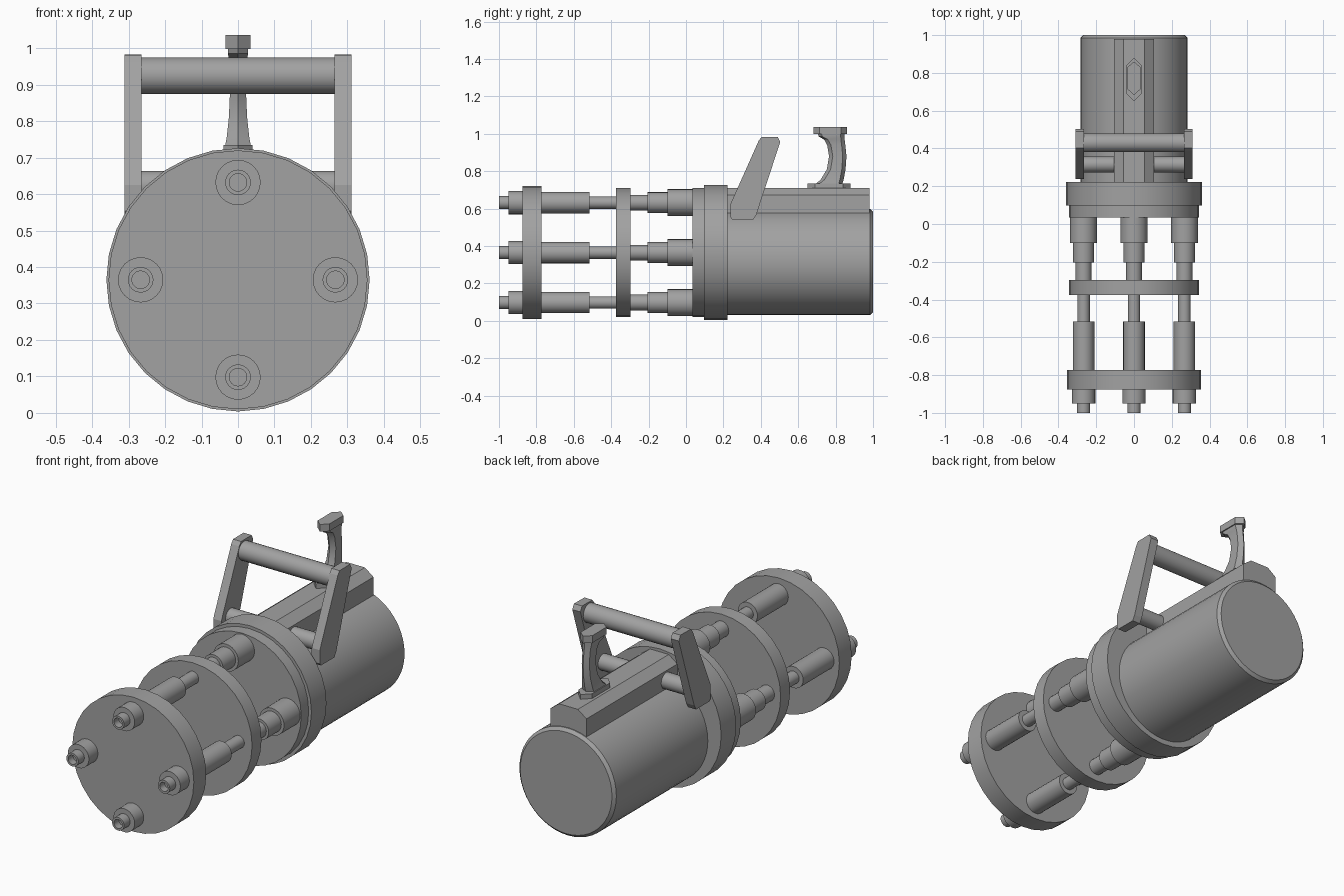
import bpy, bmesh, math
from mathutils import Vector

if "Cube" in bpy.data.objects:
    bpy.data.objects.remove(bpy.data.objects["Cube"])

metal = bpy.data.materials.new("gunmetal grey")
metal.diffuse_color = (0.36, 0.36, 0.36, 1)
metal.use_nodes = True
metal.node_tree.nodes["Principled BSDF"].inputs["Base Color"].default_value = metal.diffuse_color
AXIS_Z = 0.365


def finish(name, bm, smooth=True):
    bmesh.ops.recalc_face_normals(bm, faces=bm.faces)
    me = bpy.data.meshes.new(name)
    bm.to_mesh(me)
    bm.free()
    me.materials.append(metal)
    ob = bpy.data.objects.new(name, me)
    bpy.context.collection.objects.link(ob)
    if smooth:
        bpy.ops.object.select_all(action='DESELECT')
        ob.select_set(True)
        bpy.context.view_layer.objects.active = ob
        bpy.ops.object.shade_smooth_by_angle(angle=math.radians(30))
    return ob


def loft(name, rings, smooth=True):
    """Skin a list of equal-length point rings and cap both ends."""
    bm = bmesh.new()
    vs = [[bm.verts.new(p) for p in r] for r in rings]
    n = len(vs[0])
    for a, b in zip(vs, vs[1:]):
        for i in range(n):
            j = (i + 1) % n
            bm.faces.new((a[i], a[j], b[j], b[i]))
    bm.faces.new(vs[0])
    bm.faces.new(vs[-1])
    return finish(name, bm, smooth)


def turned(name, profile, x=0, z=AXIS_Z, n=32):
    """Lathe (y, radius) pairs around an axis parallel to y."""
    ang = [2 * math.pi * i / n for i in range(n)]
    return loft(name, [[(x + r * math.sin(a), y, z + r * math.cos(a)) for a in ang]
                       for y, r in profile])


def crossbar(name, y, z, r, half, n=24):
    ang = [2 * math.pi * i / n for i in range(n)]
    return loft(name, [[(x, y + r * math.cos(a), z + r * math.sin(a)) for a in ang]
                       for x in (-half, half)])


# Discs and main body
turned("front_disc", [(-0.875, 0.355), (-0.772, 0.355)])
turned("middle_disc", [(-0.375, 0.345), (-0.297, 0.345)])
turned("rear_ring", [(0.035, 0.345), (0.1, 0.345)])
turned("flange", [(0.097, 0.361), (0.222, 0.361)])
turned("body", [(0.2, 0.283), (0.985, 0.283), (1.0, 0.268)], z=0.315, n=48)

# Four stepped barrels around the axis
steps = [(-0.297, 0.042), (-0.205, 0.042), (-0.205, 0.056), (-0.1, 0.056),
         (-0.1, 0.072), (0.04, 0.072)]
for i, (dx, dz) in enumerate([(0, 1), (1, 0), (0, -1), (-1, 0)]):
    x, z = 0.267 * dx, AXIS_Z + 0.267 * dz
    turned(f"muzzle_{i}", [(-0.96, 0.024), (-1.0, 0.024), (-1.0, 0.035), (-0.95, 0.035),
                           (-0.95, 0.062), (-0.87, 0.062)], x, z, 24)
    turned(f"barrel_{i}", [(-0.775, 0.057), (-0.515, 0.057), (-0.515, 0.033),
                           (-0.37, 0.033)], x, z, 24)
    turned(f"barrel_root_{i}", steps, x, z, 24)

# Chamfered top rail
rail = [(-0.105, 0.5), (0.105, 0.5), (0.105, 0.673), (0.055, 0.71),
        (-0.055, 0.71), (-0.105, 0.673)]
loft("top_rail", [[(x, y, z) for x, z in rail] for y in (0.2, 0.98)], False)

# Carry handle: two slanted arms and two crossbars
arm = [(0.248, 0.541), (0.36, 0.541), (0.376, 0.568), (0.504, 0.957),
       (0.49, 0.983), (0.403, 0.982), (0.388, 0.962), (0.238, 0.625), (0.238, 0.553)]
for side, s in (("left", -1), ("right", 1)):
    loft(f"handle_arm_{side}", [[(s * x, y, z) for y, z in arm] for x in (0.264, 0.311)], False)
crossbar("handle_grip", 0.43, 0.925, 0.05, 0.27)
crossbar("handle_pivot", 0.315, 0.622, 0.042, 0.27)


def hexagon(y0, y1, half, point, z):
    """Long hexagon with its points along y."""
    return [(0, y0, z), (half, y0 + point, z), (half, y1 - point, z),
            (0, y1, z), (-half, y1 - point, z), (-half, y0 + point, z)]


# Rear sight: foot, curved neck and head
loft("sight_foot", [hexagon(0.65, 0.88, 0.04, 0.04, z) for z in (0.7, 0.735)], False)
neck = [(0.73, 0.69, 0.835, 0.036), (0.755, 0.72, 0.843, 0.031), (0.81, 0.753, 0.853, 0.025),
        (0.88, 0.765, 0.858, 0.022), (0.94, 0.755, 0.852, 0.022), (0.97, 0.738, 0.848, 0.024),
        (0.985, 0.71, 0.847, 0.028), (1.0, 0.705, 0.847, 0.028)]
loft("sight_neck", [hexagon(a, b, h, 0.02, z) for z, a, b, h in neck])
loft("sight_head", [hexagon(0.683, 0.86, 0.034, 0.03, z) for z in (0.998, 1.036)], False)
